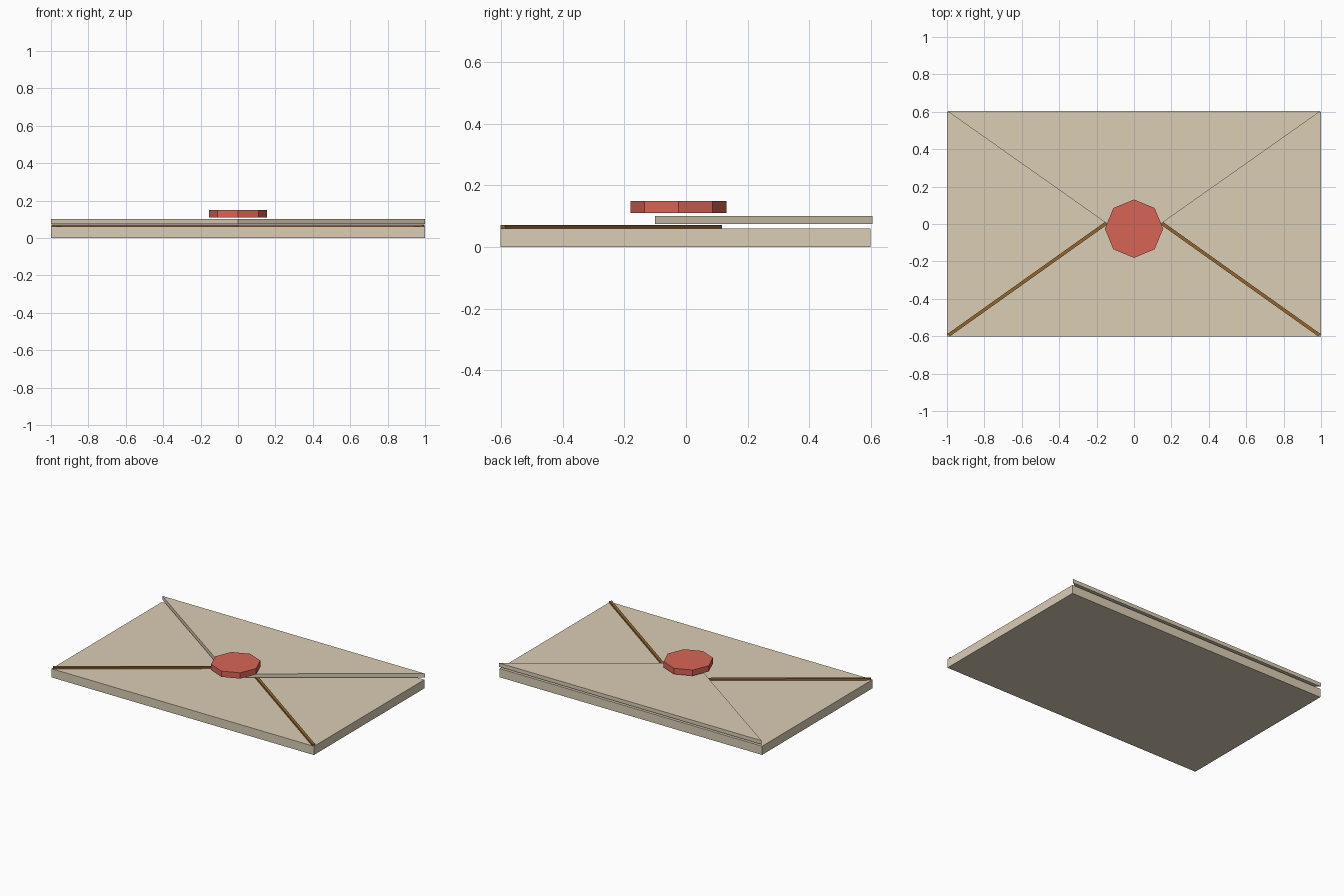
import bpy, bmesh, math
from mathutils import Vector

cube = bpy.data.objects.get("Cube")
if cube:
    bpy.data.objects.remove(cube, do_unlink=True)


def material(name, rgb):
    m = bpy.data.materials.new(name)
    m.use_nodes = True
    colour = (*rgb, 1)
    m.diffuse_color = colour
    bsdf = next(n for n in m.node_tree.nodes if n.type == 'BSDF_PRINCIPLED')
    bsdf.inputs["Base Color"].default_value = colour
    return m


def prism(name, outline, z0, z1, mat):
    """Flat-sided solid from a counter-clockwise outline, extruded upward."""
    bm = bmesh.new()
    base = bm.faces.new([bm.verts.new((x, y, z0)) for x, y in outline])
    top = bmesh.ops.extrude_face_region(bm, geom=[base])["geom"]
    verts = [g for g in top if isinstance(g, bmesh.types.BMVert)]
    bmesh.ops.translate(bm, verts=verts, vec=(0, 0, z1 - z0))
    bmesh.ops.recalc_face_normals(bm, faces=bm.faces)
    mesh = bpy.data.meshes.new(name)
    bm.to_mesh(mesh)
    bm.free()
    mesh.materials.append(mat)
    obj = bpy.data.objects.new(name, mesh)
    bpy.context.collection.objects.link(obj)
    return obj


paper = material("cream paper", (0.70, 0.61, 0.46))
seam = material("brown seam", (0.29, 0.13, 0.03))
wax = material("red wax", (0.68, 0.13, 0.09))

# Envelope body
prism("envelope_body", [(-1, -0.602), (1, -0.602), (1, 0.6), (-1, 0.6)], 0, 0.06, paper)

# Triangular closing flap, floating just above the body
prism("closing_flap", [(-1, 0.605), (0, -0.1), (1, 0.605)], 0.074, 0.1, paper)

# Diagonal seams from the front corners to the middle
for side, label in ((1, "left"), (-1, "right")):
    start = Vector((side * 0.992, -0.595))
    end = Vector((0, 0.11))
    along = (end - start).normalized()
    across = Vector((-along.y, along.x)) * 0.009
    prism(label + "_seam", [start - across, end - across, end + across, start + across],
          0.057, 0.072, seam)

# Octagonal wax seal
octagon = [(0.156 * math.cos(a), 0.156 * math.sin(a) - 0.025)
           for a in (i * math.pi / 4 for i in range(8))]
prism("wax_seal", octagon, 0.11, 0.15, wax)
